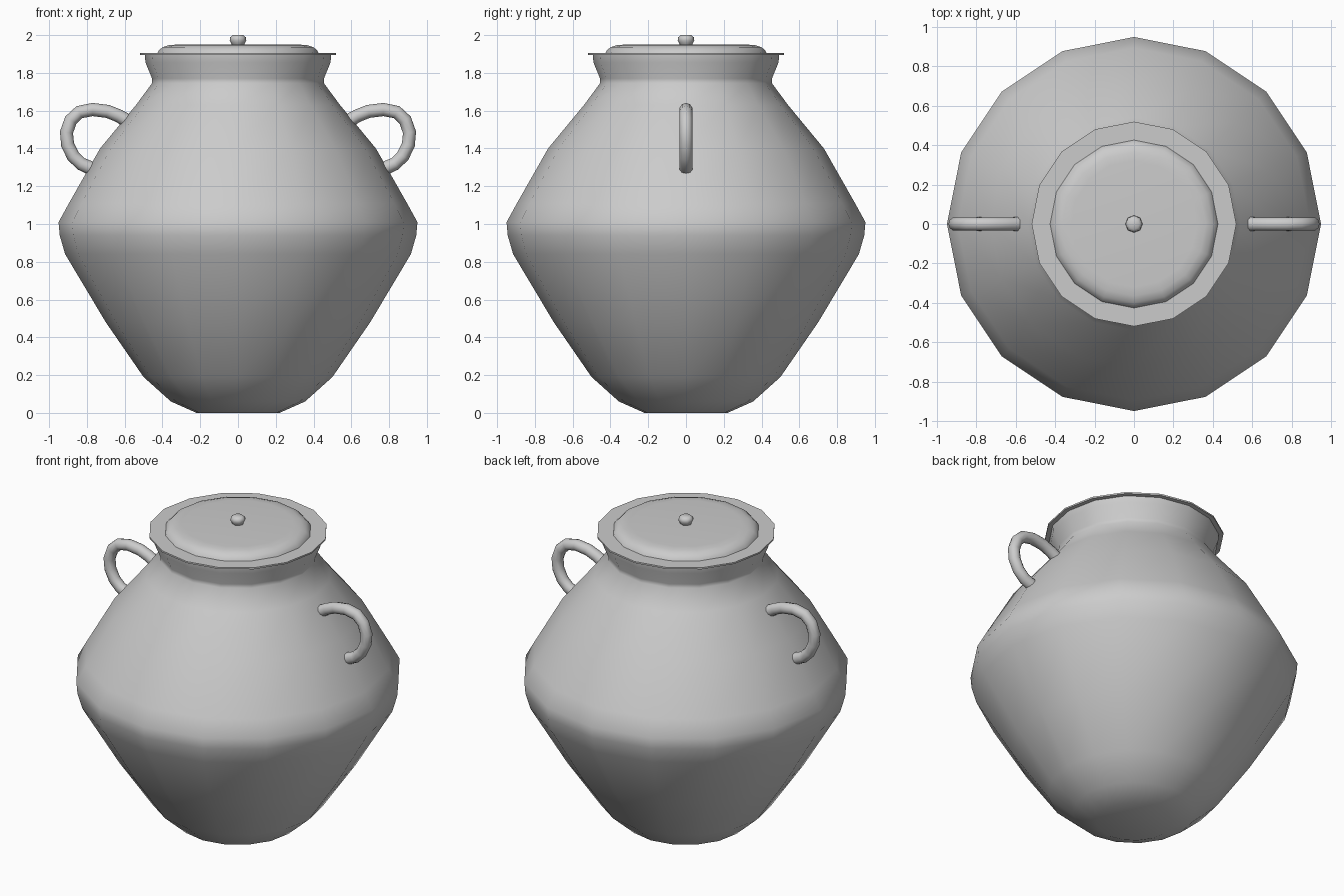
import bpy, bmesh, math
from mathutils import Vector

if "Cube" in bpy.data.objects:
    bpy.data.objects.remove(bpy.data.objects["Cube"])


def finish(name, bm, angle):
    bmesh.ops.remove_doubles(bm, verts=bm.verts, dist=1e-5)
    bmesh.ops.recalc_face_normals(bm, faces=bm.faces)
    me = bpy.data.meshes.new(name)
    bm.to_mesh(me)
    bm.free()
    ob = bpy.data.objects.new(name, me)
    bpy.context.collection.objects.link(ob)
    bpy.ops.object.select_all(action='DESELECT')
    ob.select_set(True)
    bpy.context.view_layer.objects.active = ob
    bpy.ops.object.shade_smooth_by_angle(angle=math.radians(angle))
    return ob


def skin(bm, rings, closed_ends=False):
    for a, b in zip(rings, rings[1:]):
        n = len(a)
        for i in range(n):
            j = (i + 1) % n
            bm.faces.new((a[i], a[j], b[j], b[i]))
    if closed_ends:
        bm.faces.new(rings[0])
        bm.faces.new(rings[-1])


def lathe(name, profile, sides=16, angle=50):
    bm = bmesh.new()
    rings = []
    for r, z in profile:
        rings.append([bm.verts.new((r * math.cos(math.tau * i / sides),
                                    r * math.sin(math.tau * i / sides), z))
                      for i in range(sides)])
    skin(bm, rings, True)
    return finish(name, bm, angle)


def handle(name, path, radii, side, sides=10):
    bm = bmesh.new()
    pts = [Vector((x * side, 0, z)) for x, z in path]
    rings = []
    for k, p in enumerate(pts):
        t = (pts[min(k + 1, len(pts) - 1)] - pts[max(k - 1, 0)]).normalized()
        y = Vector((0, 1, 0))
        n = t.cross(y)
        rings.append([bm.verts.new(p + radii[k] * (n * math.cos(a) + y * math.sin(a)))
                      for a in (math.tau * i / sides for i in range(sides))])
    skin(bm, rings, True)
    return finish(name, bm, 60)


# Jar body with neck and flared mouth
lathe("jar_body", [(0.22, 0), (0.355, 0.06), (0.5, 0.19), (0.70, 0.48),
                   (0.915, 0.84), (0.944, 0.94), (0.95, 1.01), (0.895, 1.11),
                   (0.73, 1.40), (0.54, 1.63), (0.455, 1.745), (0.455, 1.77),
                   (0.49, 1.855), (0.493, 1.897)])

# Lid: thin flange, then a shallow dome
lathe("lid_flange", [(0.52, 1.895), (0.52, 1.905)])
lathe("lid_dome", [(0.427, 1.904), (0.42, 1.918), (0.40, 1.936), (0.365, 1.947),
                   (0.32, 1.95)])

# Lid knob
lathe("lid_knob", [(0.03, 1.945), (0.036, 1.957), (0.044, 1.972), (0.042, 1.988),
                   (0.028, 2.0)], 8, 60)

# Pair of loop handles
path = [(0.585, 1.545), (0.63, 1.572), (0.69, 1.596), (0.77, 1.606), (0.84, 1.592),
        (0.885, 1.55), (0.908, 1.485), (0.902, 1.42), (0.873, 1.36), (0.83, 1.318),
        (0.765, 1.29)]
radii = [0.037] + [0.035] * 9 + [0.037]
for label, side in (("left", -1), ("right", 1)):
    handle("handle_" + label, path, radii, side)
